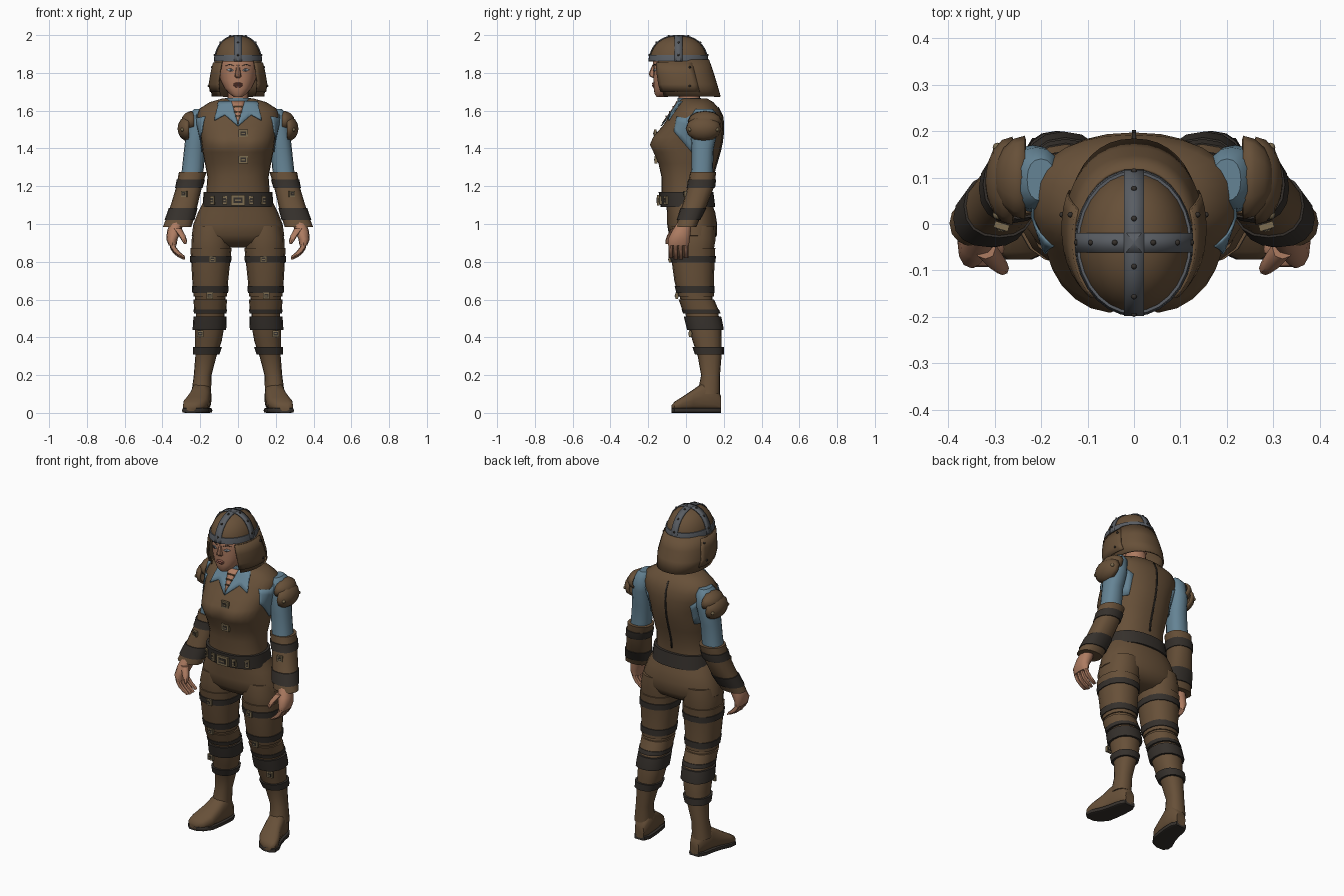
import bpy, bmesh
from math import sin, cos, pi, radians, exp
from mathutils import Matrix, Vector, Euler

if "Cube" in bpy.data.objects:
    bpy.data.objects.remove(bpy.data.objects["Cube"])


def material(name, r, g, b):
    m = bpy.data.materials.new(name)
    m.use_nodes = True
    m.diffuse_color = (r, g, b, 1)
    bsdf = m.node_tree.nodes["Principled BSDF"]
    bsdf.inputs["Base Color"].default_value = (r, g, b, 1)
    bsdf.inputs["Roughness"].default_value = .8
    return m


leather = material("brown_leather", .135, .08, .04)
strap = material("dark_strap", .036, .03, .025)
cloth = material("blue_cloth", .13, .23, .3)
skin = material("skin", .42, .2, .12)
steel = material("grey_steel", .1, .11, .125)
brass = material("dull_brass", .2, .15, .08)
eye_white = material("eye_white", .4, .45, .5)
lip = material("lips", .3, .11, .08)


def finish(name, bm, mat, mirror=False, thick=0):
    me = bpy.data.meshes.new(name)
    bm.to_mesh(me)
    bm.free()
    me.materials.append(mat)
    for f in me.polygons:
        f.use_smooth = True
    me.set_sharp_from_angle(angle=radians(42))
    ob = bpy.data.objects.new(name, me)
    bpy.context.collection.objects.link(ob)
    if thick:
        ob.modifiers.new("Thickness", 'SOLIDIFY').thickness = thick
    if mirror:
        ob.modifiers.new("Mirror", 'MIRROR').use_mirror_merge = False
    return ob


def power(v, p):
    return (1 if v > 0 else -1) * abs(v) ** (2 / p)


# A profile row is: height, centre x, half width, front y, back y
def loft(name, rows, mat, mirror=False, n=16, p=2.3, axis='z', arc=None, thick=0, relief=None):
    bm = bmesh.new()
    start, end = arc or (0, 360)
    count = n + 1 if arc else n
    rings = []
    for t, c, h, b0, b1 in rows:
        ring = []
        for i in range(count):
            a = radians(start + (end - start) * i / n)
            u = c + h * power(cos(a), p)
            v = (b0 + b1) / 2 + (b1 - b0) / 2 * power(sin(a), p)
            if relief:
                v = relief(u, v, t)
            ring.append(bm.verts.new((u, v, t) if axis == 'z' else (u, t, v)))
        rings.append(ring)
    for r0, r1 in zip(rings, rings[1:]):
        for i in range(n):
            j = (i + 1) % count
            bm.faces.new((r0[i], r0[j], r1[j], r1[i]))
    if not arc:
        bm.faces.new(rings[0])
        bm.faces.new(rings[-1])
    bmesh.ops.recalc_face_normals(bm, faces=bm.faces)
    return finish(name, bm, mat, mirror, thick)


def sample(rows, z):
    rows = sorted(rows)
    for a, b in zip(rows, rows[1:]):
        if z <= b[0]:
            k = max(0, (z - a[0]) / (b[0] - a[0]))
            return (z,) + tuple(x + (y - x) * k for x, y in zip(a[1:], b[1:]))
    return (z,) + tuple(rows[-1][1:])


# Strap that follows a limb between two heights
def band(name, rows, z0, z1, grow, mat, mirror=True, **kw):
    heights = [z0] + sorted(r[0] for r in rows if z0 < r[0] < z1) + [z1]
    out = [sample(rows, z) for z in heights]
    return loft(name, [(z, c, h + grow, a - grow, b + grow) for z, c, h, a, b in out], mat, mirror, **kw)


def surface(rows, u, z, side='front', p=2.3):
    _, c, h, a, b = sample(rows, z)
    mid, half = (a + b) / 2, (b - a) / 2
    d = abs(u - mid) / half if side == 'side' else abs(u - c) / h
    k = (1 - min(d, .97) ** p) ** (1 / p)
    return {'front': mid - half * k, 'back': mid + half * k, 'side': c + h * k}[side]


# Thin plate laid onto a profile's surface
def patch(name, pts, rows, mat, mirror=False, side='front', lift=.006, cuts=3, thick=.006):
    bm = bmesh.new()
    bm.faces.new([bm.verts.new((u, 0, z)) for u, z in pts])
    bmesh.ops.triangulate(bm, faces=bm.faces[:])
    bmesh.ops.subdivide_edges(bm, edges=bm.edges[:], cuts=cuts, use_grid_fill=True)
    out = {'front': Vector((0, -1, 0)), 'back': Vector((0, 1, 0)), 'side': Vector((1, 0, 0))}[side]
    for v in bm.verts:
        u, z = v.co.x, v.co.z
        s = surface(rows, u, z, side)
        v.co = Vector((s, u, z) if side == 'side' else (u, s, z)) + out * lift
    bm.normal_update()
    for f in bm.faces:
        if f.normal.dot(out) < 0:
            f.normal_flip()
    return finish(name, bm, mat, mirror, thick)


def box(name, loc, size, mat, mirror=False, turn=0):
    bm = bmesh.new()
    m = Matrix.LocRotScale(Vector(loc), Euler((0, 0, turn)), Vector(size))
    bmesh.ops.create_cube(bm, size=1, matrix=m)
    return finish(name, bm, mat, mirror)


def buckle(name, x, y, z, w, h, mirror=False, turn=0):
    box(name + "_frame", (x, y, z), (w, .014, h), brass, mirror, turn)
    box(name + "_inset", (x, y, z), (w * .6, .018, h * .55), strap, mirror, turn)
    box(name + "_pin", (x, y, z), (w * .4, .022, h * .15), brass, mirror, turn)


def ball(name, loc, size, mat, mirror=False, keep_above=None, thick=0):
    bm = bmesh.new()
    m = Matrix.LocRotScale(Vector(loc), Euler((0, pi / 2, 0)), None)
    bmesh.ops.create_uvsphere(bm, u_segments=12, v_segments=8, radius=1)
    if keep_above is not None:
        bmesh.ops.delete(bm, geom=[v for v in bm.verts if v.co.z < keep_above], context='VERTS')
    for v in bm.verts:
        v.co = m @ Vector((v.co.x * size[2], v.co.y * size[1], v.co.z * size[0]))
    return finish(name, bm, mat, mirror, thick)


# Torso: vest, shirt collar and seam
vest = [(1.1, 0, .175, -.12, .13), (1.17, 0, .168, -.13, .13), (1.25, 0, .162, -.13, .14),
        (1.32, 0, .175, -.148, .16), (1.38, 0, .187, -.178, .178), (1.42, 0, .192, -.198, .187),
        (1.46, 0, .198, -.18, .194), (1.52, 0, .213, -.125, .197), (1.57, 0, .22, -.09, .192),
        (1.61, 0, .205, -.06, .175), (1.645, 0, .15, -.04, .145), (1.665, 0, .08, -.03, .11)]


def bust(x, y, z):
    return y if y > 0 else y * (1 - .13 * exp(-(x / .035) ** 2 - ((z - 1.42) / .07) ** 2))


loft("vest", vest, leather, n=28, relief=bust)
patch("back_seam", [(-.004, 1.2), (.004, 1.2), (.004, 1.62), (-.004, 1.62)], vest, strap, side='back', cuts=8)
patch("shirt_collar", [(.02, 1.65), (.1, 1.65), (.115, 1.6), (.125, 1.55), (.07, 1.58), (0, 1.52)],
      vest, cloth, True, lift=.009)
patch("open_neck", [(-.035, 1.65), (.035, 1.65), (0, 1.535)], vest, skin, lift=.013)
for z, w in ((1.57, .025), (1.595, .04), (1.62, .05)):
    box("neck_lace", (0, surface(vest, 0, z) - .015, z), (w, .006, .007), leather)
patch("armhole_shirt", [(-.065, 1.49), (-.05, 1.57), (0, 1.56), (.06, 1.6), (.12, 1.57), (.165, 1.5),
                        (.13, 1.38), (.03, 1.38), (-.03, 1.45)], vest, cloth, True, 'side')
loft("neck_band", [(1.6, 0, .08, -.045, .1), (1.668, 0, .068, -.045, .08)], cloth)
for z in (1.34, 1.48):
    buckle("vest_buckle", .028, surface(vest, .028, z) - .002, z, .05, .04)

# Belt
belt = [(1.09, 0, .188, -.135, .155), (1.17, 0, .182, -.145, .145)]
loft("belt", belt, strap, n=28)
buckle("belt_buckle", 0, -.146, 1.125, .075, .055)
for x, a in ((.07, .1), (.135, .5)):
    buckle("belt_fitting", x, surface(belt, x, 1.125) - .003, 1.125, .025, .045, True, a)

# Trousers and legs
loft("trousers", [(1.13, 0, .178, -.11, .13), (1.06, 0, .212, -.1, .155), (1, 0, .236, -.1, .165),
                  (.94, 0, .245, -.09, .163), (.9, 0, .2, -.06, .14), (.875, 0, .08, 0, .1)], leather, n=24)
leg = [(.99, .135, .095, -.08, .155), (.92, .14, .105, -.085, .157), (.87, .143, .102, -.078, .148),
       (.7, .147, .088, -.055, .14), (.6, .147, .08, -.03, .14), (.53, .147, .075, -.005, .17),
       (.45, .151, .077, .015, .187), (.38, .157, .071, .035, .188), (.3, .17, .056, .062, .188),
       (.2, .187, .047, .08, .18), (.1, .195, .052, .06, .18)]
loft("leg", leg, leather, True)
band("thigh_guard", leg, .615, .872, .007, leather)
band("knee_guard", leg, .53, .6, .009, leather)
for z0, z1 in ((.795, .83), (.635, .672), (.525, .548), (.44, .51), (.31, .35)):
    band("leg_strap", leg, z0, z1, .012, strap)
for x, z in ((.135, .812), (.15, .62), (.2, .42)):
    buckle("leg_buckle", x, surface(leg, x, z) - .014, z, .036, .034, True)

# Boots, lofted from heel to toe
foot = [(.185, .185, .03, .01, .09), (.15, .188, .048, .01, .15), (.09, .195, .053, .01, .16),
        (.04, .205, .057, .01, .125), (-.02, .224, .066, .01, .085), (-.06, .24, .052, .01, .06),
        (-.076, .248, .025, .01, .04)]
loft("boot_foot", foot, leather, True, axis='y', p=2.8)
loft("boot_sole", [(y, c, h + .004, 0, .026) for y, c, h, a, b in foot], strap, True, axis='y', p=6)

# Arms: sleeve, bracer and hand
loft("sleeve", [(1.61, .2, .03, .05, .14), (1.58, .21, .052, .03, .165), (1.5, .218, .056, .025, .17),
                (1.4, .23, .055, .03, .147), (1.3, .238, .058, .03, .143), (1.22, .25, .055, .02, .14)], cloth, True)
bracer = [(1.275, .24, .073, .022, .16), (1.2, .258, .068, .01, .15), (1.1, .285, .071, -.02, .112),
          (1.02, .31, .074, -.045, .07), (.985, .322, .075, -.052, .055)]
loft("bracer", bracer, leather, True)
for z0, z1 in ((1.19, 1.235), (1.02, 1.085)):
    band("bracer_strap", bracer, z0, z1, .005, strap)
buckle("bracer_buckle", .285, surface(bracer, .285, 1.16) - .004, 1.16, .032, .032, True, .3)
loft("palm", [(1.01, .325, .036, -.045, .03), (.96, .338, .038, -.075, .025), (.92, .35, .03, -.095, .02),
              (.885, .346, .02, -.095, .015)], skin, True, n=12)
for i in range(4):
    y, d = -.081 + .027 * i, .008 * abs(i - 1.5)
    loft("finger", [(z + d, c, h, y - .012, y + .012) for z, c, h in
                    ((.9, .35, .015), (.865, .343, .015), (.84, .325, .017), (.82, .3, .016), (.808, .285, .006))],
         skin, True, n=8)
loft("thumb", [(.975, .32, .022, -.075, -.03), (.94, .297, .018, -.1, -.06), (.91, .283, .014, -.11, -.08),
               (.895, .28, .006, -.108, -.092)], skin, True, n=8)

# Shoulder guards, two overlapping shells
ball("shoulder_guard", (.262, .093, 1.505), (.058, .095, .068), leather, True, 0, .012)
ball("shoulder_guard_top", (.235, .1, 1.545), (.065, .09, .055), leather, True, 0, .01)
for y in (.02, .165):
    ball("shoulder_rivet", (.294, y, 1.5), (.01, .01, .01), brass, True)

# Head and face
loft("neck", [(1.58, 0, .07, -.03, .09), (1.66, 0, .056, -.036, .075), (1.74, 0, .056, -.06, .07)], skin)
face = [(1.672, 0, .022, -.155, -.1), (1.69, 0, .046, -.167, -.06), (1.72, 0, .073, -.171, 0),
        (1.76, 0, .093, -.173, .05), (1.82, 0, .104, -.173, .08), (1.88, 0, .105, -.174, .09),
        (1.93, 0, .08, -.14, .06)]
loft("face", face, skin, n=24)
loft("nose", [(1.845, 0, .008, -.177, -.15), (1.795, 0, .015, -.198, -.15), (1.782, 0, .018, -.192, -.15),
              (1.773, 0, .012, -.176, -.15)], skin, n=8)
loft("mouth", [(1.723, 0, .014, -.174, -.15), (1.733, 0, .026, -.181, -.15), (1.738, 0, .027, -.176, -.15),
               (1.743, 0, .024, -.181, -.15), (1.75, 0, .01, -.175, -.15)], lip, n=12)
for name, pts, mat, lift in (
        ("eye", [(.022, 1.813), (.042, 1.807), (.062, 1.816), (.042, 1.824)], eye_white, .003),
        ("iris", [(.036, 1.809), (.046, 1.809), (.046, 1.822), (.036, 1.822)], steel, .005),
        ("eyebrow", [(.018, 1.836), (.045, 1.843), (.07, 1.836), (.045, 1.848)], strap, .003)):
    patch(name, pts, face, mat, True, lift=lift, cuts=1, thick=.003)

# Helmet: dome, rim, crossed bands with rivets
base, tall, mid_y, wide, deep = 1.86, .136, -.04, .122, .153
dome = []
for i in range(9):
    a = i / 8 * pi / 2
    k = max(cos(a), .02) ** .85
    dome.append((base + tall * sin(a), 0, wide * k, mid_y - deep * k, mid_y + deep * k))
loft("helmet_dome", dome, leather, n=28, p=2)
band("helmet_rim", dome, 1.862, 1.896, .006, steel, False, n=28, p=2)


def dome_point(a, along_x, grow):
    k = power(cos(a), 2 / .85)
    reach = ((wide if along_x else deep) + grow) * k
    return reach, base + (tall + grow) * sin(a)


for along_x in (True, False):
    bm = bmesh.new()
    prev = None
    for i in range(21):
        r, z = dome_point(pi * i / 20, along_x, .005)
        pair = [bm.verts.new((r, mid_y + s, z) if along_x else (s, mid_y + r, z)) for s in (-.021, .021)]
        if prev:
            bm.faces.new((prev[0], prev[1], pair[1], pair[0]))
        prev = pair
    bmesh.ops.recalc_face_normals(bm, faces=bm.faces)
    finish("helmet_band", bm, steel, thick=.006)
    for a in (.25, .8, 1.3, pi - 1.3, pi - .8, pi - .25):
        r, z = dome_point(a, along_x, .005)
        ball("helmet_rivet", (r, mid_y, z) if along_x else (0, mid_y + r, z), (.006, .006, .006), strap)

# Helmet skirt open at the face, with cheek flaps
skirt = [(1.872, 0, .122, -.188, .122), (1.8, 0, .139, -.186, .147), (1.74, 0, .149, -.178, .165),
         (1.675, 0, .139, -.16, .184)]
loft("neck_guard", skirt, leather, n=28, p=2.2, arc=(-47, 227), thick=.008)
flap = [(z, c, h + .007, a - .007, b) for z, c, h, a, b in (sample(skirt, z) for z in (1.855, 1.8, 1.74, 1.7))]
loft("cheek_flap", flap, leather, True, n=8, p=2.2, arc=(-50, 22), thick=.008)
for z in (1.73, 1.83):
    x = surface(skirt, .02, z, 'side')
    ball("cheek_rivet", (x + .008, .02, z), (.006, .006, .006), strap, True)
